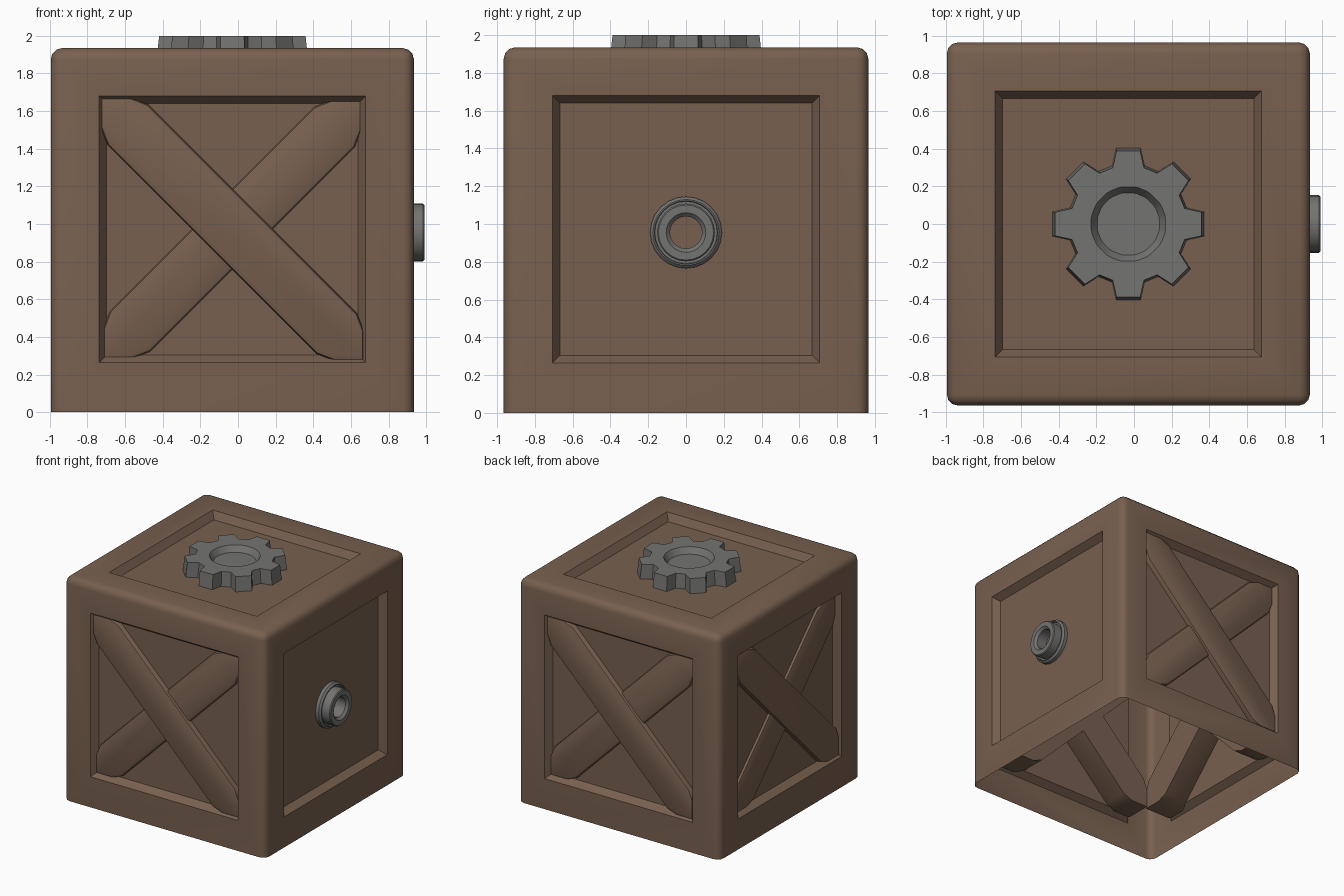
import bpy, bmesh, math
from mathutils import Vector, Matrix

if "Cube" in bpy.data.objects:
    bpy.data.objects.remove(bpy.data.objects["Cube"])

CX = -0.03          # crate centre in x
HALF = 0.965        # crate half width
TOP = 1.935
PANEL = Vector((CX, 0, 0.9725))


def material(name, rgb):
    m = bpy.data.materials.new(name)
    m.diffuse_color = (*rgb, 1)
    m.use_nodes = True
    m.node_tree.nodes["Principled BSDF"].inputs["Base Color"].default_value = m.diffuse_color
    return m


wood = material("brown_wood", (0.188, 0.117, 0.078))
metal = material("grey_metal", (0.175, 0.172, 0.166))


def finish(bm, name, mat, angle=35, recalc=True):
    if recalc:
        bmesh.ops.recalc_face_normals(bm, faces=bm.faces)
    me = bpy.data.meshes.new(name)
    bm.to_mesh(me)
    bm.free()
    me.materials.append(mat)
    for p in me.polygons:
        p.use_smooth = True
    me.set_sharp_from_angle(angle=math.radians(angle))
    ob = bpy.data.objects.new(name, me)
    bpy.context.collection.objects.link(ob)
    return ob


# Crate shell: open underneath, rounded edges, five recessed panels
def crate():
    bm = bmesh.new()
    bmesh.ops.create_cube(bm, size=2)
    for v in bm.verts:
        v.co = Vector((CX + v.co.x * HALF, v.co.y * HALF, (v.co.z + 1) * TOP / 2))
    bottom = [f for f in bm.faces if f.normal.z < -0.5]
    bmesh.ops.delete(bm, geom=bottom, context='FACES_ONLY')
    edges = [e for e in bm.edges if len(e.link_faces) == 2]
    bmesh.ops.bevel(bm, geom=edges, offset=0.06, segments=3, profile=0.5, affect='EDGES')
    bm.normal_update()
    for f in [f for f in bm.faces if f.calc_area() > 1]:
        n = f.normal.copy()
        mid = Vector((CX, 0, 0.9725 if abs(n.z) < 0.5 else TOP))
        for size, depth in ((0.708, 0), (0.668, 0.06)):
            bmesh.ops.inset_individual(bm, faces=[f], thickness=0.02)
            for v in f.verts:
                for a in range(3):
                    if abs(n[a]) < 0.5:
                        v.co[a] = mid[a] + math.copysign(size, v.co[a] - mid[a])
                v.co -= n * depth
    finish(bm, "crate_shell", wood, recalc=False)


# Diagonal brace: clipped bar reaching through the panel
def brace(name, turn, flip, h, front, back=0.28):
    half = [(-h + 0.035, h - 0.25), (-h, h - 0.16), (-h, h), (-h + 0.16, h), (-h + 0.25, h - 0.035)]
    outline = half + [(-u, -v) for u, v in half]
    bm = bmesh.new()
    face = bm.faces.new([bm.verts.new((u * flip, -HALF + front, v)) for u, v in outline])
    rim = list(face.edges)
    out = bmesh.ops.extrude_face_region(bm, geom=[face], use_keep_orig=True)
    for v in out["geom"]:
        if isinstance(v, bmesh.types.BMVert):
            v.co.y = -HALF + back
    bmesh.ops.recalc_face_normals(bm, faces=bm.faces)
    bmesh.ops.bevel(bm, geom=rim, offset=0.022, segments=2, profile=0.5, affect='EDGES')
    bm.transform(Matrix.Translation(PANEL) @ Matrix.Rotation(math.radians(turn), 4, 'Z'))
    finish(bm, name, wood)


# Skin over a stack of equal-length point rings
def loft(name, rings, cap=False, transform=Matrix()):
    bm = bmesh.new()
    rows = [[bm.verts.new(p) for p in ring] for ring in rings]
    n = len(rows[0])
    for a, b in zip(rows, rows[1:]):
        for i in range(n):
            j = (i + 1) % n
            bm.faces.new((a[i], a[j], b[j], b[i]))
    if cap:
        bm.faces.new(rows[-1])
    bm.transform(transform)
    finish(bm, name, metal, 30)


crate()
for side, turn in (("front", 0), ("left", -90), ("back", 180)):
    brace(side + "_upper_brace", turn, 1, 0.698, 0.012)
    brace(side + "_lower_brace", turn, -1, 0.685, 0.035)

# Gear on the lid with a dished centre
teeth = [(k * math.pi / 4 + a, r) for k in range(8)
         for a, r in ((-0.27, 0.315), (-0.16, 0.4), (0.16, 0.4), (0.27, 0.315))]


def gear_ring(z, scale=None, radius=None):
    return [((radius or r * scale) * math.cos(a), (radius or r * scale) * math.sin(a), z)
            for a, r in teeth]


loft("lid_gear",
     [gear_ring(1.874, 1.02), gear_ring(2.0, 0.985), gear_ring(2.0, radius=0.2),
      gear_ring(1.95, radius=0.167)],
     cap=True, transform=Matrix.Translation((CX, 0, 0)))

# Pipe socket on the right side: flange and hollow collar
profile = [(0.19, -0.005), (0.19, 0.03), (0.175, 0.045), (0.168, 0.045), (0.165, 0.03),
           (0.153, 0.03), (0.153, 0.108), (0.146, 0.115), (0.105, 0.115), (0.085, 0.095),
           (0.085, -0.005)]
rings = [[(r * math.cos(i * math.tau / 24), r * math.sin(i * math.tau / 24), z)
          for i in range(24)] for r, z in profile]
rings.append(rings[0])
loft("side_socket", rings,
     transform=Matrix.Translation((CX + HALF - 0.06, 0, 0.955)) @ Matrix.Rotation(math.pi / 2, 4, 'Y'))
